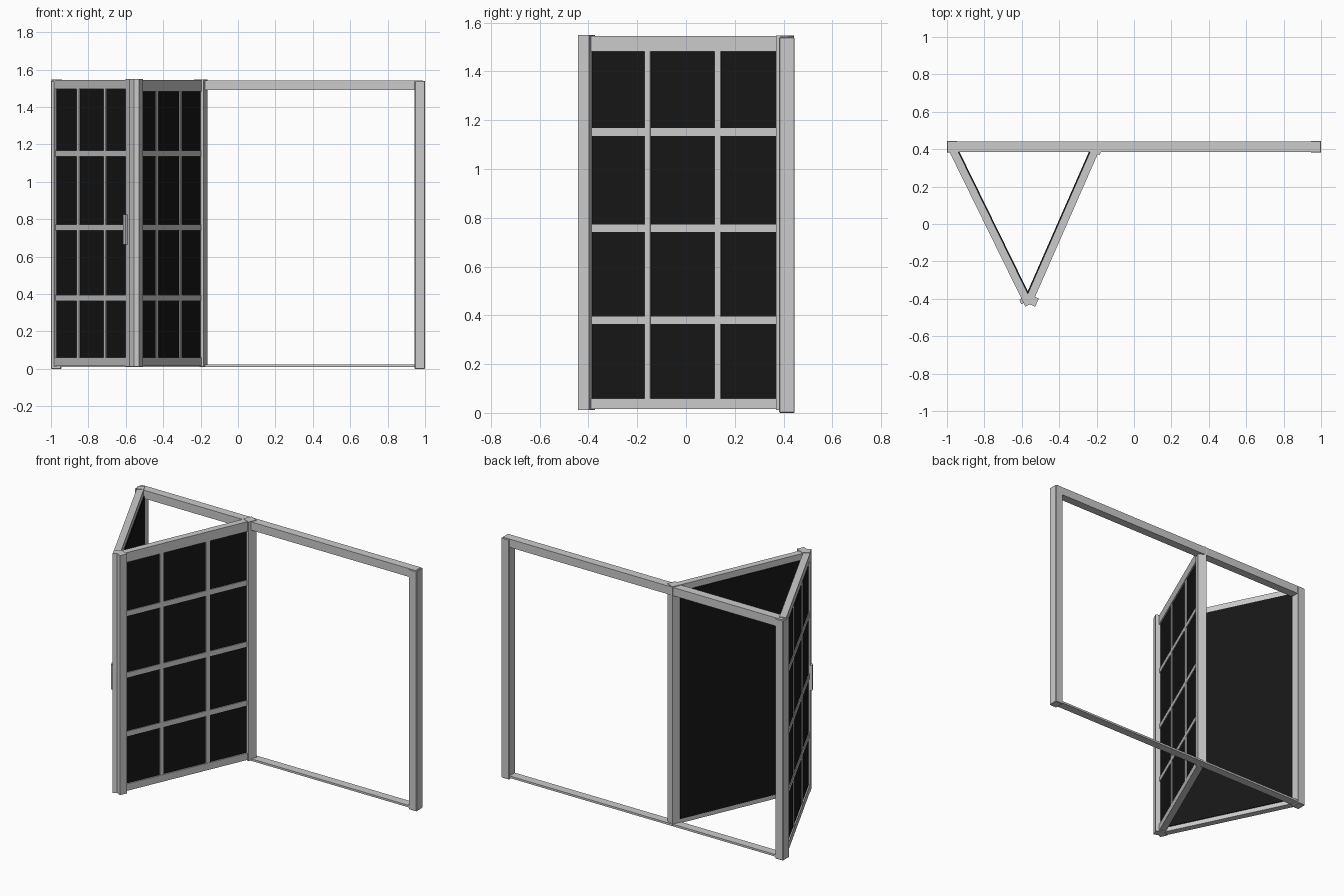
import bpy
from mathutils import Matrix, Vector

if "Cube" in bpy.data.objects:
    bpy.data.objects.remove(bpy.data.objects["Cube"])

glass_mat = bpy.data.materials.new("dark_glass")
glass_mat.diffuse_color = (0.008, 0.008, 0.008, 1)
glass_mat.use_nodes = True
glass_mat.node_tree.nodes["Principled BSDF"].inputs["Base Color"].default_value = glass_mat.diffuse_color


def box(name, lo, hi, frame=Matrix.Identity(4), mat=None, bevel=0.0):
    """Axis box from corner lo to corner hi, placed in a local frame."""
    lo, hi = Vector(lo), Vector(hi)
    bpy.ops.mesh.primitive_cube_add(size=1)
    ob = bpy.context.object
    ob.name = name
    size = hi - lo
    ob.data.transform(Matrix.Translation((lo + hi) / 2) @ Matrix.Diagonal((*size, 1)))
    ob.matrix_world = frame
    if mat:
        ob.data.materials.append(mat)
    if bevel:
        m = ob.modifiers.new("bevel", 'BEVEL')
        m.width = bevel
        m.segments = 1
    return ob


# Fixed outer frame
for name, x in (("left_jamb", -1.0), ("right_jamb", 0.945)):
    box(name, (x, 0.382, 0.0), (x + 0.055, 0.445, 1.54), bevel=0.003)
box("top_rail", (-0.99, 0.386, 1.49), (0.99, 0.440, 1.543))
box("bottom_track", (-0.99, 0.386, 0.010), (0.99, 0.440, 0.023))


def panel(prefix, start, end, side, end_out, hinge, top_h):
    """Folding leaf: local x runs along the leaf, local y points outward."""
    a, b = Vector((*start, 0)), Vector((*end, 0))
    length = (b - a).length
    d = (b - a).normalized()
    n = Vector((d.y, -d.x, 0)) * side
    frame = Matrix.Translation(a) @ Matrix((
        (d.x, n.x, 0, 0), (d.y, n.y, 0, 0), (0, 0, 1, 0), (0, 0, 0, 1)))
    # keep the rotation proper: mirror through the mesh rather than the object
    parts = []

    def add(name, lo, hi, mat=None):
        ob = box(f"{prefix}_{name}", lo, hi, Matrix.Identity(4), mat)
        ob.data.transform(frame)
        if frame.determinant() < 0:
            ob.data.flip_normals()
        parts.append(ob)

    t = 0.021
    # Rails and stiles
    add("bottom_rail", (0, -t, 0.016), (length, t, 0.060))
    add("top_rail", (0, -t, top_h), (length, t, 1.545))
    add("hinge_stile", hinge[0], hinge[1])
    add("meeting_stile", (length - 0.012, -t, 0.012), (length + 0.036, t + end_out, 1.549))
    # Dark pane, flush to the inner face
    add("pane", (0, -0.027, 0.045), (length, 0.013, 1.505), glass_mat)
    # Glazing bars on the outer face
    for i, f in enumerate((0.32, 0.69)):
        u = f * length
        add(f"upright_bar_{i}", (u - 0.013, 0, 0.04), (u + 0.013, 0.019, 1.51))
    for i, z in enumerate((0.38, 0.757, 1.152)):
        add(f"cross_bar_{i}", (0, 0, z - 0.016), (length, 0.018, z + 0.016))
    return add, length


# Left leaf, hinged at the left jamb, with its pull handle
add, length = panel("left_leaf", (-0.963, 0.385), (-0.578, -0.400), 1, 0.0,
                    ((-0.035, -0.021, 0.012), (0.008, 0.021, 1.547)), 1.497)
add("handle", (length - 0.012, 0.018, 0.665), (length + 0.014, 0.034, 0.825))

# Right leaf, sliding along the top rail
panel("right_leaf", (-0.212, 0.385), (-0.553, -0.392), -1, 0.022,
      ((-0.052, -0.024, 0.012), (0.004, 0.032, 1.547)), 1.482)
